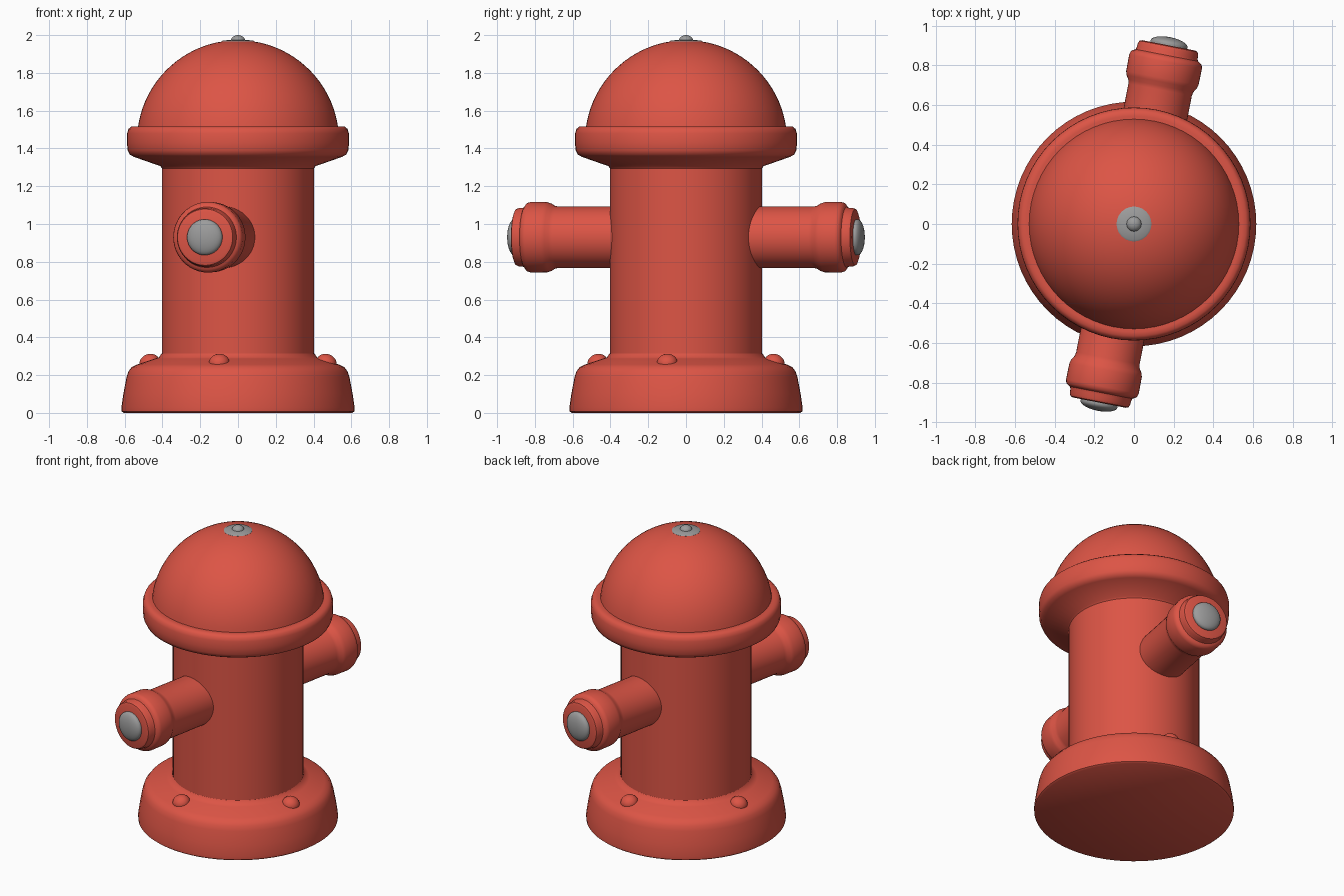
import bpy
import bmesh
from math import cos, sin, pi, radians
from mathutils import Matrix, Vector

cube = bpy.data.objects.get("Cube")
if cube:
    bpy.data.objects.remove(cube, do_unlink=True)


def material(name, color):
    mat = bpy.data.materials.new(name)
    mat.use_nodes = True
    mat.diffuse_color = color
    mat.node_tree.nodes["Principled BSDF"].inputs["Base Color"].default_value = color
    return mat


red = material("painted red", (0.72, 0.09, 0.06, 1))
grey = material("bare metal grey", (0.33, 0.33, 0.33, 1))


def lathe(name, profile, mat, matrix=Matrix(), steps=64):
    """Spin (radius, height) points about z, then place the result."""
    bm = bmesh.new()
    verts = [bm.verts.new((r, 0, z)) for r, z in profile]
    edges = [bm.edges.new(pair) for pair in zip(verts, verts[1:])]
    bmesh.ops.spin(bm, geom=verts + edges, cent=(0, 0, 0), axis=(0, 0, 1),
                   angle=2 * pi, steps=steps)
    bmesh.ops.remove_doubles(bm, verts=bm.verts, dist=0.0001)
    bmesh.ops.recalc_face_normals(bm, faces=bm.faces)
    bm.transform(matrix)
    mesh = bpy.data.meshes.new(name)
    bm.to_mesh(mesh)
    bm.free()
    mesh.materials.append(mat)
    obj = bpy.data.objects.new(name, mesh)
    bpy.context.collection.objects.link(obj)
    bpy.ops.object.select_all(action="DESELECT")
    obj.select_set(True)
    bpy.context.view_layer.objects.active = obj
    bpy.ops.object.shade_smooth_by_angle(angle=radians(40))
    return obj


def dome(radius, height, base, count, start=0.0):
    """Profile of a half ellipse, from its rim up to the axis."""
    angles = [start + (pi / 2 - start) * i / count for i in range(count + 1)]
    return [(radius * cos(a), base + height * sin(a)) for a in angles]


# Flared foot with a rounded shoulder
lathe("base", [(0, 0), (0.605, 0), (0.616, 0.008), (0.617, 0.03), (0.607, 0.1),
               (0.59, 0.19), (0.58, 0.22), (0.562, 0.243), (0.535, 0.256),
               (0.44, 0.287), (0.418, 0.295), (0.405, 0.315)], red)

# Main barrel
lathe("barrel", [(0.403, 0.28), (0.403, 1.33)], red)

# Overhanging cap rim
lathe("cap_rim", [(0.4, 1.29), (0.41, 1.306), (0.55, 1.355), (0.573, 1.367),
                  (0.584, 1.39), (0.588, 1.43), (0.587, 1.48), (0.58, 1.503),
                  (0.565, 1.515), (0.545, 1.517), (0.5, 1.514)], red)

# Domed top and its finial
lathe("cap_dome", dome(0.535, 0.535, 1.438, 20, 0.12), red)
lathe("finial_washer", [(0.088, 1.955), (0.088, 1.966), (0.08, 1.971),
                        (0.036, 1.975)], grey, steps=32)
lathe("finial_knob", dome(0.038, 0.03, 1.97, 6), grey, steps=32)

# Four dome bolts on the sloping shoulder
for i in range(4):
    turn = Matrix.Rotation(radians(-12 + 90 * i), 4, "Z")
    place = Matrix.Translation((0.478, 0, 0.265)) @ Matrix.Rotation(radians(18), 4, "Y")
    lathe(f"base_bolt_{i + 1}", [(0.052, -0.03)] + dome(0.055, 0.047, 0, 7),
          red, turn @ place, 24)

# Two opposite outlets, each a pipe with a collar, end cap and metal nut
outlet = [(0.163, 0.3), (0.163, 0.69), (0.167, 0.71), (0.18, 0.73), (0.186, 0.75),
          (0.187, 0.835), (0.182, 0.853), (0.17, 0.862), (0.16, 0.867),
          (0.156, 0.88), (0.155, 0.9), (0.149, 0.913), (0.136, 0.918), (0, 0.918)]
for name, side in (("front", -1), ("back", 1)):
    direction = Vector((side * sin(radians(11)), side * cos(radians(11)), 0))
    aim = Matrix.Translation((0, 0, 0.93)) @ direction.to_track_quat("Z", "Y").to_matrix().to_4x4()
    lathe(name + "_outlet", outlet, red, aim, 48)
    lathe(name + "_outlet_nut", [(0.094, 0.91)] + dome(0.095, 0.035, 0.925, 8),
          grey, aim, 40)
